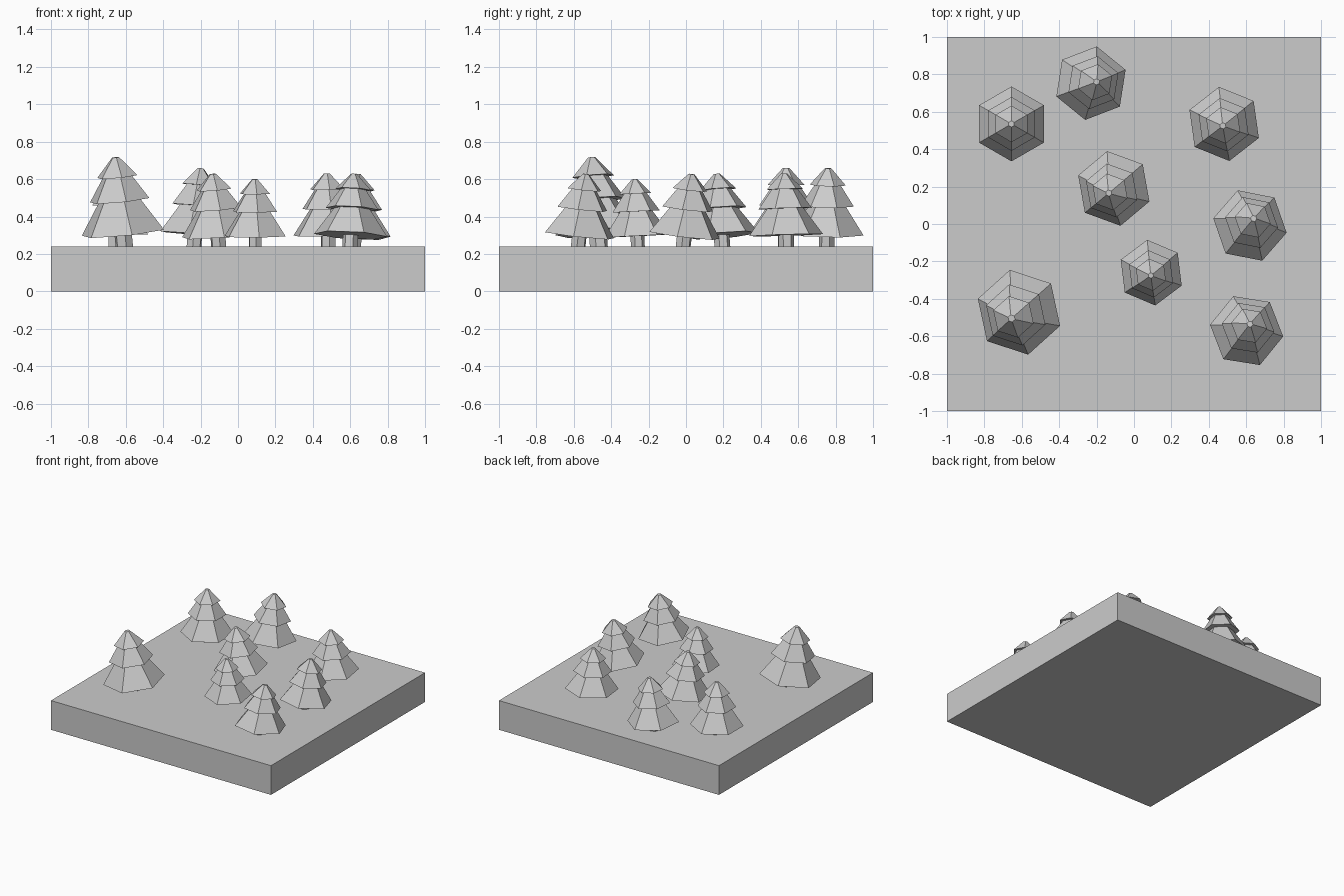
import bpy, bmesh
from math import radians
from mathutils import Matrix, Vector

if "Cube" in bpy.data.objects:
    bpy.data.objects.remove(bpy.data.objects["Cube"])

GROUND = 0.24


def add_object(name, bm):
    mesh = bpy.data.meshes.new(name)
    bm.to_mesh(mesh)
    bm.free()
    obj = bpy.data.objects.new(name, mesh)
    bpy.context.collection.objects.link(obj)
    return obj


def frustum(name, z0, z1, r0, r1, place):
    bm = bmesh.new()
    bmesh.ops.create_cone(bm, cap_ends=True, segments=6, radius1=r0, radius2=r1,
                          depth=z1 - z0,
                          matrix=place @ Matrix.Translation((0, 0, (z0 + z1) / 2)))
    # keep a corner on the local x axis so the turn angle is predictable
    return add_object(name, bm)


# Ground slab
bm = bmesh.new()
bmesh.ops.create_cube(bm, size=1, matrix=Matrix.Translation((0, 0, GROUND / 2))
                      @ Matrix.Diagonal((2, 2, GROUND, 1)))
add_object("ground_slab", bm)

# Tier proportions: bottom height, top height (of tree), bottom and top radius (of skirt)
TIERS = [("lower", 0.155, 0.61, 1.0, 0.37),
         ("middle", 0.52, 0.85, 0.72, 0.26),
         ("upper", 0.785, 1.0, 0.49, 0.085)]

# Trees: skirt centre, tip position, corner angle, skirt radius, height
TREES = [
    ((-0.655, 0.535), (-0.655, 0.535), 90, 0.200, 0.42),
    ((-0.230, 0.753), (-0.200, 0.760), 81, 0.199, 0.42),
    ((0.482, 0.535), (0.475, 0.525), 98, 0.200, 0.39),
    ((-0.108, 0.190), (-0.135, 0.165), 100, 0.203, 0.39),
    ((0.620, -0.008), (0.640, 0.030), 109, 0.200, 0.39),
    ((0.092, -0.260), (0.090, -0.275), 97, 0.177, 0.36),
    ((-0.615, -0.472), (-0.655, -0.505), 102, 0.232, 0.48),
    ((0.602, -0.570), (0.620, -0.535), 111, 0.198, 0.39),
]

for i, (skirt, tip, turn, r, h) in enumerate(TREES, 1):
    # Lean the tree along the line from skirt centre to tip
    lean = Vector((tip[0] - skirt[0], tip[1] - skirt[1], 0)) / 0.845
    foot = Vector((tip[0], tip[1], GROUND)) - lean
    axis = lean + Vector((0, 0, h))
    tilt = Vector((0, 0, 1)).rotation_difference(axis).to_matrix().to_4x4()
    # cone corners start on the y axis, so turn is measured from there
    place = Matrix.Translation(foot) @ tilt @ Matrix.Rotation(radians(turn - 90), 4, 'Z')
    frustum(f"tree_{i}_trunk", -0.02, 0.3 * h, 0.21 * r, 0.21 * r, place)
    for name, z0, z1, r0, r1 in TIERS:
        frustum(f"tree_{i}_{name}_branches", z0 * h, z1 * h, r0 * r, r1 * r, place)
